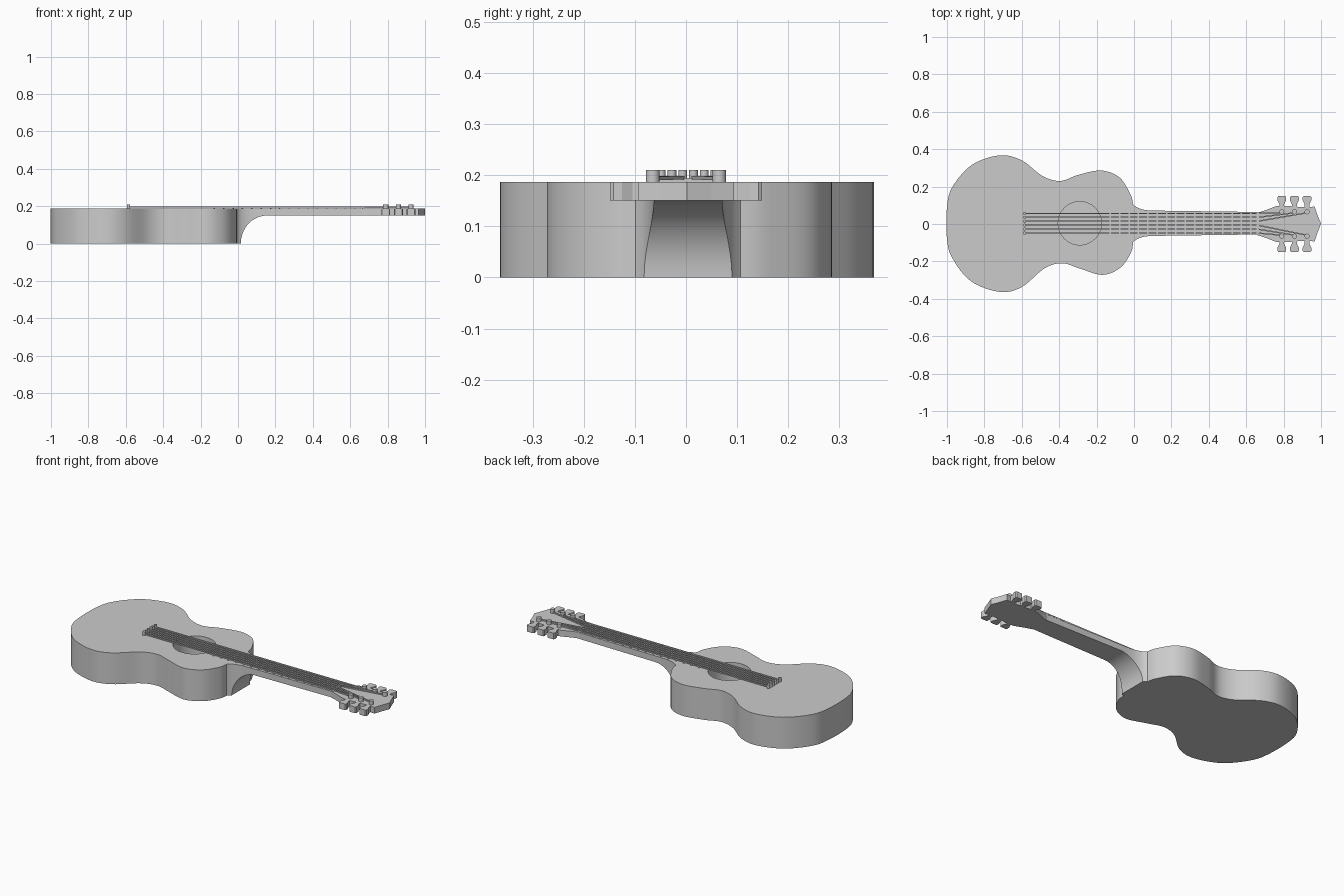
import bpy, bmesh, math
from mathutils import Vector

cube = bpy.data.objects.get("Cube")
if cube:
    bpy.data.objects.remove(cube, do_unlink=True)

TOP = 0.187      # height of the soundboard and neck face
NECK_Z = 0.15    # underside of the neck
MID = 0.004      # centre line of neck and strings

grey = bpy.data.materials.new("plain grey")
grey.use_nodes = True
grey.diffuse_color = (0.6, 0.6, 0.6, 1)
grey.node_tree.nodes["Principled BSDF"].inputs["Base Color"].default_value = (0.6, 0.6, 0.6, 1)


def finish(name, bm):
    bmesh.ops.recalc_face_normals(bm, faces=bm.faces)
    mesh = bpy.data.meshes.new(name)
    bm.to_mesh(mesh)
    bm.free()
    mesh.materials.append(grey)
    obj = bpy.data.objects.new(name, mesh)
    bpy.context.collection.objects.link(obj)
    return obj


def smooth(obj, degrees=35):
    bpy.ops.object.select_all(action='DESELECT')
    obj.select_set(True)
    bpy.context.view_layer.objects.active = obj
    bpy.ops.object.shade_smooth_by_angle(angle=math.radians(degrees))


def prism(name, outline, z0, z1):
    bm = bmesh.new()
    face = bm.faces.new([bm.verts.new((x, y, z0)) for x, y in outline])
    top = bmesh.ops.extrude_face_region(bm, geom=[face])["geom"]
    verts = [v for v in top if isinstance(v, bmesh.types.BMVert)]
    bmesh.ops.translate(bm, verts=verts, vec=(0, 0, z1 - z0))
    return finish(name, bm)


def circle(x, y, r, n):
    return [(x + r * math.cos(math.tau * i / n), y + r * math.sin(math.tau * i / n)) for i in range(n)]


def box(name, x0, x1, y0, y1, z0, z1):
    return prism(name, [(x0, y0), (x1, y0), (x1, y1), (x0, y1)], z0, z1)


def closed_spline(points, steps=6):
    pts = [Vector(p) for p in points]
    out = []
    for i in range(len(pts)):
        a, b, c, d = (pts[(i + k) % len(pts)] for k in (-1, 0, 1, 2))
        for s in range(steps):
            t = s / steps
            out.append(0.5 * (2 * b + (c - a) * t + (2 * a - 5 * b + 4 * c - d) * t * t
                              + (3 * b - a - 3 * c + d) * t ** 3))
    return [tuple(p) for p in out]


def loft(name, rings):
    bm = bmesh.new()
    loops = [[bm.verts.new(p) for p in ring] for ring in rings]
    for a, b in zip(loops, loops[1:]):
        for i in range(len(a)):
            j = (i + 1) % len(a)
            bm.faces.new((a[i], a[j], b[j], b[i]))
    bm.faces.new(loops[0])
    bm.faces.new(loops[-1])
    return finish(name, bm)


# Hollow body with a round sound hole
body_outline = closed_spline([
    (-1, 0.09), (-0.97, 0.2), (-0.865, 0.317), (-0.717, 0.367), (-0.6, 0.34), (-0.49, 0.257),
    (-0.395, 0.23), (-0.3, 0.262), (-0.18, 0.286), (-0.085, 0.255), (-0.03, 0.18), (-0.005, 0.1),
    (-0.005, -0.09), (-0.02, -0.16), (-0.075, -0.235), (-0.17, -0.272), (-0.29, -0.238),
    (-0.385, -0.21), (-0.48, -0.238), (-0.6, -0.337), (-0.717, -0.363), (-0.87, -0.307),
    (-0.97, -0.185), (-1, -0.08)])
body = prism("body", body_outline, 0, TOP)
cutter = prism("sound_hole_cutter", circle(-0.29, MID, 0.116, 40), 0.02, TOP + 0.1)
cutter.hide_render = True
hole = body.modifiers.new("sound_hole", 'BOOLEAN')
hole.operation = 'DIFFERENCE'
hole.solver = 'EXACT'
hole.object = cutter
bpy.context.view_layer.objects.active = body
bpy.ops.object.modifier_apply(modifier=hole.name)
bpy.data.objects.remove(cutter, do_unlink=True)
smooth(body)

# Neck with a concave heel
sections = [(-0.02, 0.12, 0), (0.0, 0.096, 0)]
for i in range(11):
    s = math.radians(9 * i)
    u = 1 - math.cos(s)
    sections.append((0.015 + 0.14 * u, 0.067 + 0.019 * (1 - u) ** 4, NECK_Z * math.sin(s)))
sections.append((0.66, 0.06, NECK_Z))
neck = loft("neck", [[(x, MID - w, z), (x, MID + w, z), (x, MID + w, TOP), (x, MID - w, TOP)]
                     for x, w, z in sections])
smooth(neck)

# Headstock
side = [(0.66, 0.06), (0.7, 0.072), (0.76, 0.096), (0.8, 0.098), (0.93, 0.088), (0.965, 0.094), (0.98, 0.05)]
prism("headstock", [(x, -y) for x, y in side] + [(1, 0.002)] + [(x, y) for x, y in reversed(side)],
      NECK_Z, TOP)

# Tuning keys and string posts
post_x = (0.79, 0.858, 0.925)
for sign, label in ((1, "left"), (-1, "right")):
    for i, x in enumerate(post_x):
        half = [(0.013, 0.08), (0.013, 0.105), (0.023, 0.125), (0.024, 0.142), (0.019, 0.149)]
        shape = [(x + w, sign * y) for w, y in half] + [(x - w, sign * y) for w, y in reversed(half)]
        prism(f"{label}_tuning_key_{i + 1}", shape, NECK_Z, TOP)
        post = prism(f"{label}_string_post_{i + 1}", circle(x, sign * 0.065, 0.0135, 16), TOP - 0.01, 0.21)
        smooth(post)

# Nut and frets
box("nut", 0.655, 0.667, MID - 0.057, MID + 0.057, TOP - 0.005, 0.195)
for i in range(16):
    x = -0.13 + 0.05 * i
    box(f"fret_{i + 1}", x, x + 0.008, MID - 0.058, MID + 0.058, TOP - 0.005, TOP + 0.004)

# Strings, each anchored on a bridge pin and fanned out to its post
for i in range(6):
    offset = (i - 2.5) * 0.021
    y = MID + offset
    sign = 1 if offset > 0 else -1
    order = i - 3 if sign > 0 else 2 - i
    end = (post_x[2 - order], sign * 0.06, 0.194)
    path = [(-0.585, y, 0.195), (0.661, y, 0.195), end]
    rings = [[(px, py + a * 0.0035, pz + b * 0.0035)
              for a, b in ((-1, -1), (1, -1), (1, 1), (-1, 1))] for px, py, pz in path]
    loft(f"string_{i + 1}", rings)
    pin = prism(f"bridge_pin_{i + 1}", circle(-0.585, y, 0.0085, 12), TOP - 0.005, 0.21)
    smooth(pin)
